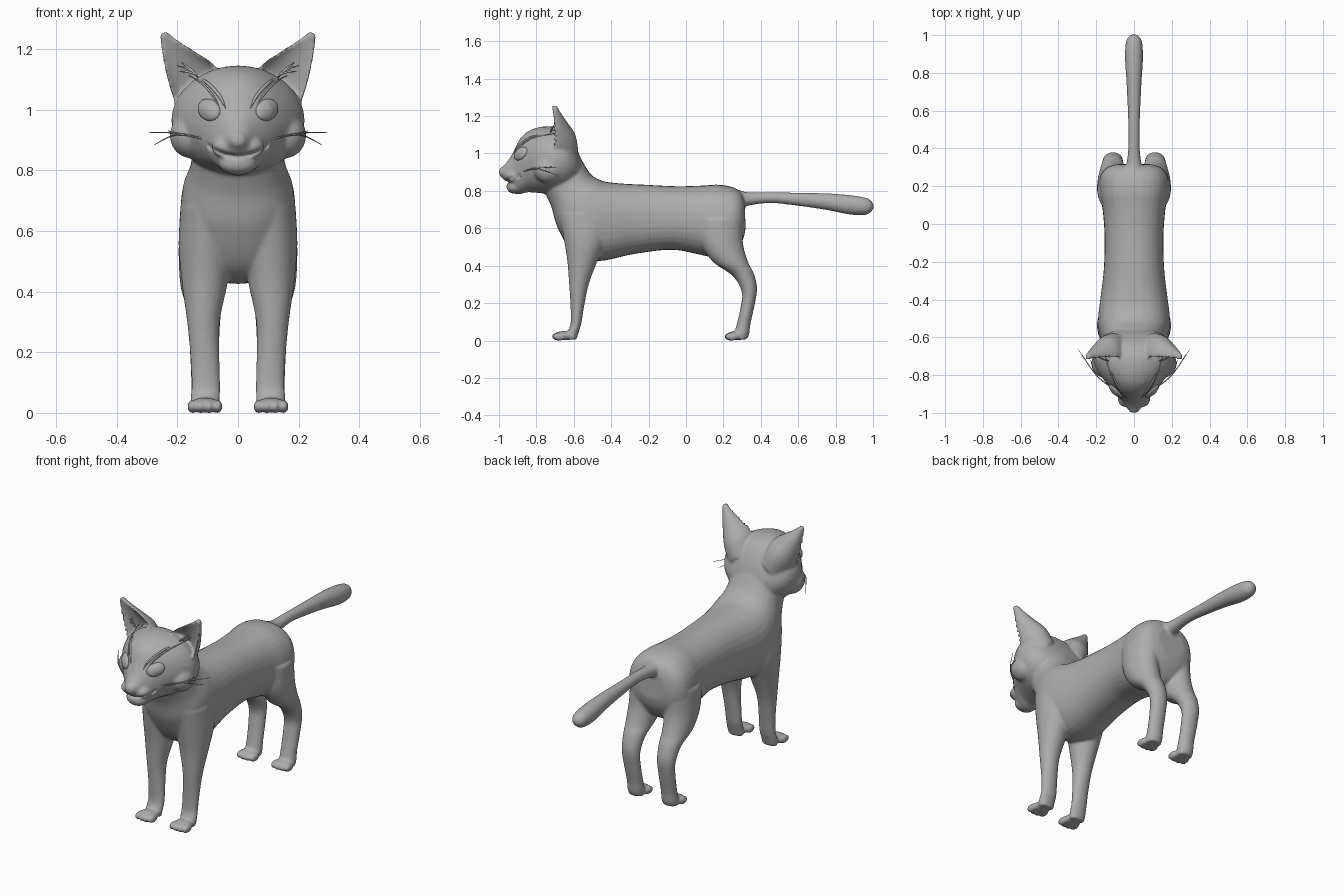
import bpy, bmesh, math
from mathutils import Vector, Matrix
from mathutils.bvhtree import BVHTree

if "Cube" in bpy.data.objects:
    bpy.data.objects.remove(bpy.data.objects["Cube"])

fur = bpy.data.materials.new("grey_fur")
fur.diffuse_color = (0.42, 0.42, 0.42, 1)
fur.use_nodes = True
fur.node_tree.nodes["Principled BSDF"].inputs["Base Color"].default_value = fur.diffuse_color


def spline(rows, k=6):
    """Catmull-Rom resampling of rows of numbers."""
    out, n = [], len(rows)
    for i in range(n - 1):
        a, b, c, d = (rows[max(0, min(n - 1, i + j))] for j in (-1, 0, 1, 2))
        for s in range(k):
            t = s / k
            out.append([0.5 * (2 * q + (r - p) * t + (2 * p - 5 * q + 4 * r - w) * t * t
                               + (3 * q - p - 3 * r + w) * t ** 3)
                        for p, q, r, w in zip(a, b, c, d)])
    return out + [list(rows[-1])]


def loft(bm, rings):
    vs = [[bm.verts.new(p) for p in ring] for ring in rings]
    n = len(vs[0])
    faces = [bm.faces.new((a[i], a[(i + 1) % n], b[(i + 1) % n], b[i]))
             for a, b in zip(vs, vs[1:]) for i in range(n)]
    faces += [bm.faces.new(vs[0]), bm.faces.new(vs[-1])]
    bmesh.ops.recalc_face_normals(bm, faces=faces)


def oval_loft(bm, rows, xc=0, power=2.0, n=32):
    """Rows are (y0, z0, y1, z1, half width[, x centre]) across the middle plane."""
    rings = []
    for row in spline(rows):
        y0, z0, y1, z1, hw = row[:5]
        cx = xc * row[5] if len(row) > 5 else 0
        ring = []
        for i in range(n):
            a = 2 * math.pi * i / n
            c, s = (math.copysign(abs(f) ** (2 / power), f) for f in (math.cos(a), math.sin(a)))
            ring.append((cx + hw * c, (y0 + y1) / 2 + (y1 - y0) / 2 * s,
                         (z0 + z1) / 2 + (z1 - z0) / 2 * s))
        rings.append(ring)
    loft(bm, rings)


def ball(bm, c, r):
    bmesh.ops.create_uvsphere(bm, u_segments=24, v_segments=16, radius=1,
                              matrix=Matrix.Translation(c) @ Matrix.Diagonal((*r, 1)))


def finish(name, bm):
    me = bpy.data.meshes.new(name)
    bm.to_mesh(me)
    ob = bpy.data.objects.new(name, me)
    bpy.context.collection.objects.link(ob)
    me.materials.append(fur)
    me.polygons.foreach_set("use_smooth", [True] * len(me.polygons))
    return ob


bm = bmesh.new()

# neck, torso and rump
oval_loft(bm, [
    (-.79, .86, -.63, 1.06, .13), (-.755, .79, -.57, .985, .145), (-.72, .715, -.51, .89, .158),
    (-.685, .60, -.45, .855, .182), (-.60, .465, -.40, .845, .19), (-.47, .425, -.32, .838, .178),
    (-.28, .462, -.2, .832, .16), (-.08, .485, -.05, .825, .156), (.07, .46, .08, .828, .166),
    (.17, .44, .17, .833, .182), (.25, .46, .25, .82, .18), (.30, .53, .295, .79, .145),
    (.318, .59, .315, .74, .09)], power=2.3)

# tail
oval_loft(bm, [
    (.27, .70, .27, .81, .06), (.33, .72, .33, .793, .038), (.45, .735, .45, .793, .029),
    (.6, .72, .6, .79, .033), (.75, .698, .75, .787, .04), (.88, .673, .88, .777, .048),
    (.96, .672, .965, .762, .043), (.992, .69, .992, .745, .028), (1.004, .71, 1.004, .725, .01)])

# head
oval_loft(bm, [
    (-1.0, .885, -.998, .915, .018), (-.975, .862, -.972, .938, .038), (-.95, .83, -.945, .972, .055),
    (-.92, .79, -.92, 1.015, .078), (-.89, .782, -.89, 1.075, .105), (-.85, .792, -.85, 1.115, .14),
    (-.80, .79, -.80, 1.137, .178), (-.75, .785, -.75, 1.145, .207), (-.70, .785, -.70, 1.142, .22),
    (-.64, .80, -.64, 1.115, .205), (-.59, .84, -.59, 1.04, .16), (-.565, .88, -.565, .98, .1)])
ball(bm, (0, -.915, .822), (.062, .045, .038))   # chin
ball(bm, (0, -.974, .908), (.028, .027, .02))    # nose

front_leg = [
    (-.68, .68, -.40, .68, .09, .10), (-.655, .55, -.42, .55, .09, .106),
    (-.635, .43, -.475, .42, .075, .11), (-.625, .3, -.52, .3, .054, .114),
    (-.617, .18, -.545, .18, .048, .109), (-.617, .09, -.56, .09, .048, .106),
    (-.63, .05, -.575, .04, .049, .108), (-.63, .006, -.585, .006, .045, .108)]
hind_leg = [
    (.06, .65, .305, .65, .088, .105), (.08, .52, .305, .52, .084, .112),
    (.145, .42, .332, .42, .075, .115), (.25, .345, .362, .36, .06, .113),
    (.298, .26, .38, .28, .052, .112), (.292, .18, .365, .18, .048, .11),
    (.272, .09, .345, .09, .046, .108), (.26, .045, .338, .035, .047, .108),
    (.26, .006, .325, .006, .044, .108)]
# ears: inner edge x z, outer edge x z, depth of the back
ear = [(.03, 1.07, .18, .96, .13), (.075, 1.145, .215, 1.04, .115), (.14, 1.192, .237, 1.115, .075),
       (.20, 1.23, .25, 1.185, .04), (.235, 1.258, .258, 1.25, .016)]

for s in (-1, 1):
    oval_loft(bm, front_leg, s)
    oval_loft(bm, hind_leg, s)
    # paws with four toes
    for toe_y, length in ((-.722, .13), (.2, .13)):
        ball(bm, (s * .109, toe_y + .07, .026), (.05, .058, .025))
        for k in (-1.5, -.5, .5, 1.5):
            ball(bm, (s * .109 + k * .028, toe_y + .036 + abs(k) * .006, .021), (.0165, .036, .022))
    # cheeks and muzzle pads
    ball(bm, (s * .155, -.735, .915), (.07, .08, .075))
    ball(bm, (s * .042, -.925, .878), (.045, .045, .036))
    # cupped ear shell
    rings = []
    for xi, zi, xo, zo, d in spline(ear):
        pts = []
        for depth, order in ((d, range(13)), (d * .62 - .016, range(12, -1, -1))):
            for i in order:
                a = math.pi * i / 12
                t = .5 - .5 * math.cos(a) * (1 if depth == d else .97)
                pts.append((s * (xi + (xo - xi) * t), -.705 + depth * math.sin(a)
                            - (0 if depth == d else .008), zi + (zo - zi) * t))
        rings.append(pts)
    loft(bm, rings)

# fuse everything into one smooth skin
cat = finish("cat_body", bm)
bpy.context.view_layer.objects.active = cat
cat.select_set(True)
m = cat.modifiers.new("fuse", 'REMESH')
m.mode, m.voxel_size, m.use_smooth_shade = 'VOXEL', .007, True
m = cat.modifiers.new("soften", 'SMOOTH')
m.factor, m.iterations = .5, 8
for name in ("fuse", "soften"):
    bpy.ops.object.modifier_apply(modifier=name)

# smiling mouth groove
for v in cat.data.vertices:
    x, y, z = v.co
    if y < -.85 and abs(x) < .1:
        off = abs(z - (.846 + .03 * (x / .09) ** 2))
        if off < .011:
            v.co.y += .016 * (1 - off / .011)
if not cat.data.materials:
    cat.data.materials.append(fur)
bm.clear()
bm.from_mesh(cat.data)
skin = BVHTree.FromBMesh(bm)


def on_face(x, z):
    hit, normal, *_ = skin.ray_cast(Vector((x, -1.5, z)), Vector((0, 1, 0)))
    return (hit, normal) if hit else (Vector((x, -.7, z)), Vector((0, -1, 0)))


def strand(name, pts, radii):
    cu = bpy.data.curves.new(name, 'CURVE')
    cu.dimensions, cu.bevel_depth, cu.bevel_resolution = '3D', 1, 1
    sp = cu.splines.new('POLY')
    rows = spline([(*p, r) for p, r in zip(pts, radii)], 5)
    sp.points.add(len(rows) - 1)
    for p, (x, y, z, r) in zip(sp.points, rows):
        p.co, p.radius = (x, y, z, 1), max(r, .0006)
    ob = bpy.data.objects.new(name, cu)
    bpy.context.collection.objects.link(ob)
    cu.materials.append(fur)
    bpy.ops.object.select_all(action='DESELECT')
    ob.select_set(True)
    bpy.context.view_layer.objects.active = ob
    bpy.ops.object.convert(target='MESH')


for s, side in ((-1, "right"), (1, "left")):
    # almond eye with a raised iris
    hit, normal = on_face(s * .097, 1.0)
    frame = normal.to_track_quat('Z', 'Y').to_matrix().to_4x4() @ Matrix.Rotation(s * .4, 4, 'Z')
    for part, r, lift in (("eye", (.05, .035, .02), -.003), ("iris", (.026, .026, .014), .005)):
        eye = bmesh.new()
        bmesh.ops.create_uvsphere(eye, u_segments=32, v_segments=16, radius=1,
                                  matrix=Matrix.Translation(hit + normal * lift) @ frame
                                  @ Matrix.Diagonal((*r, 1)))
        finish(f"{side}_{part}", eye)
    # brow markings
    for dx, k in ((0, 1), (.02, .6)):
        pts = [on_face(s * (x + dx), z)[0] for x, z in
               ((.04, 1.0), (.055, 1.035), (.08, 1.068), (.11, 1.095), (.14, 1.112))]
        strand(f"{side}_brow", pts, [.001, .005 * k, .006 * k, .005 * k, .001])
    # hair tufts in the ear
    for x, z in ((.2, 1.145), (.195, 1.125), (.185, 1.155)):
        strand(f"{side}_ear_tuft", [(s * .135, -.725, 1.115), (s * .165, -.715, (z + 1.125) / 2),
                                    (s * x, -.70, z)], [.003, .004, .001])
    # whiskers
    for tip in ((.295, -.665, .925), (.275, -.69, .885), (.23, -.72, .93)):
        mid_z = .918 if tip[2] < .9 else .922
        strand(f"{side}_whisker", [(s * .1, -.88, .9), (s * .2, -.80, mid_z),
                                   (s * tip[0], tip[1], tip[2])], [.003, .0025, .001])
